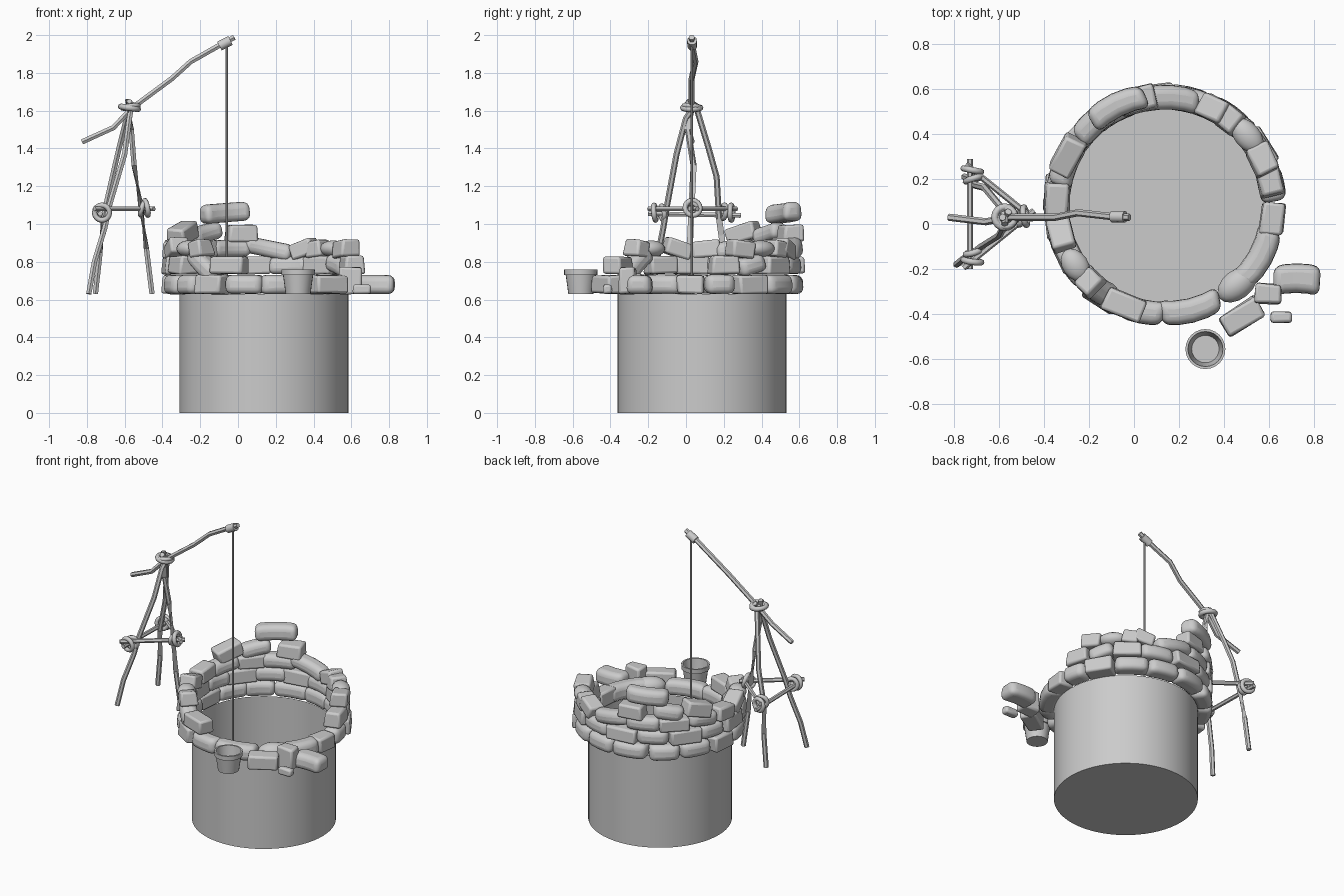
import bpy, bmesh, math, random
from mathutils import Vector, Matrix

if "Cube" in bpy.data.objects:
    bpy.data.objects.remove(bpy.data.objects["Cube"])

random.seed(7)
CX, CY, BASE = 0.137, 0.085, 0.63   # well centre and ground level


def finish(name, bm, smooth=35, bevel=0, segs=2):
    bmesh.ops.recalc_face_normals(bm, faces=bm.faces)
    me = bpy.data.meshes.new(name)
    bm.to_mesh(me)
    bm.free()
    ob = bpy.data.objects.new(name, me)
    bpy.context.collection.objects.link(ob)
    if bevel:
        m = ob.modifiers.new("bevel", 'BEVEL')
        m.width, m.segments, m.limit_method = bevel, segs, 'ANGLE'
        m.angle_limit = math.radians(40)
    bpy.context.view_layer.objects.active = ob
    for o in bpy.context.selected_objects:
        o.select_set(False)
    ob.select_set(True)
    bpy.ops.object.shade_smooth_by_angle(angle=math.radians(smooth))
    return ob


def lathe(name, pts, loc, n, closed_bottom=True):
    """Revolve (radius, z) points; the first ring (and last, if hollow) is capped."""
    bm = bmesh.new()
    rings = [[bm.verts.new((loc[0] + r * math.cos(2 * math.pi * i / n),
                            loc[1] + r * math.sin(2 * math.pi * i / n), loc[2] + z))
              for i in range(n)] for r, z in pts]
    for a, b in zip(rings, rings[1:]):
        for i in range(n):
            bm.faces.new((a[i], a[(i + 1) % n], b[(i + 1) % n], b[i]))
    bm.faces.new(rings[0])
    if closed_bottom:
        bm.faces.new(rings[-1])
    return finish(name, bm)


def stick(name, pts, r, n=6):
    """Crooked stick: polygon section swept along points."""
    bm = bmesh.new()
    pts = [Vector(p) for p in pts]
    rings = []
    for i, p in enumerate(pts):
        d = (pts[min(i + 1, len(pts) - 1)] - pts[max(i - 1, 0)]).normalized()
        q = d.to_track_quat('Z', 'Y') if abs(d.z) < 0.99 else Matrix.Identity(3).to_quaternion()
        if d.z < -0.99:
            d = -d
        u = Vector((0, 1, 0)) if abs(d.y) < 0.8 else Vector((1, 0, 0))
        u = (u - d * u.dot(d)).normalized()
        v = d.cross(u)
        rings.append([bm.verts.new(p + r * (u * math.cos(t) + v * math.sin(t)))
                      for t in (2 * math.pi * k / n for k in range(n))])
    for a, b in zip(rings, rings[1:]):
        for k in range(n):
            bm.faces.new((a[k], a[(k + 1) % n], b[(k + 1) % n], b[k]))
    bm.faces.new(rings[0])
    bm.faces.new(rings[-1])
    return finish(name, bm)


def lashing(name, loc, axis, R=0.04, r=0.014):
    bpy.ops.mesh.primitive_torus_add(location=loc, major_radius=R, minor_radius=r,
                                     major_segments=16, minor_segments=8,
                                     rotation=Vector(axis).to_track_quat('Z', 'Y').to_euler())
    bpy.context.object.name = name
    bpy.ops.object.shade_smooth_by_angle(angle=math.radians(50))


def stone(name, loc, size, yaw, tilt=0, kind='B'):
    """B = block, R = rounded bent stone, E = egg."""
    bm = bmesh.new()
    if kind == 'E':
        bmesh.ops.create_uvsphere(bm, u_segments=16, v_segments=10, radius=0.5)
    else:
        bmesh.ops.create_cube(bm, size=1)
        j = 0.09 if kind == 'B' else 0.06
        for v in bm.verts:
            v.co = Vector([c * (1 + random.uniform(-j, j)) for c in v.co])
            if v.co.z > 0:
                v.co.y *= 0.88
        if kind == 'R':
            es = [e for e in bm.edges if abs(e.verts[0].co.x - e.verts[1].co.x) > 0.5]
            bmesh.ops.subdivide_edges(bm, edges=es, cuts=3, use_grid_fill=True)
    for v in bm.verts:
        v.co = Vector([c * s for c, s in zip(v.co, size)])
        if kind == 'R':
            v.co.y -= v.co.x ** 2 / 0.8
    ob = finish(name, bm, 45, {'B': 0.013, 'R': 0.034, 'E': 0}[kind], 2 if kind == 'B' else 4)
    ob.matrix_world = (Matrix.Translation(loc) @ Matrix.Rotation(math.radians(yaw), 4, 'Z')
                       @ Matrix.Rotation(math.radians(tilt), 4, 'Y'))


def course(name, z, h, rad, rows):
    """Stones around the rim: (angle, length, tilt, kind)."""
    for i, (a, l, t, k) in enumerate(rows):
        c = math.radians(a)
        stone(f"{name}_{i}", (CX + rad * math.cos(c), CY + rad * math.sin(c), z + h / 2),
              (l, 0.115, h), a - 90, t, k)


# well shaft, open at the top
lathe("well_shaft", [(0.447, 0), (0.447, BASE)], (CX, CY, 0), 64, False)

# stone rim, course by course
course("rim_lower", 0.63, 0.1, 0.485, [
    (-76, .28, 0, 'R'), (258, .2, 0, 'R'), (236, .16, 0, 'B'), (217, .15, 0, 'R'),
    (197, .19, 0, 'R'), (174, .18, 0, 'B'), (151, .2, 0, 'R'), (128, .19, 0, 'R'),
    (103, .22, 0, 'R'), (78, .2, 0, 'R'), (54, .21, 0, 'R'), (31, .17, 0, 'B'),
    (11, .16, 0, 'R'), (-7, .14, 0, 'B'), (-29, .28, 0, 'R')])
course("rim_second", 0.735, 0.095, 0.48, [
    (248, .19, 0, 'B'), (229, .22, -38, 'R'), (207, .16, 0, 'B'), (187, .18, 0, 'B'),
    (165, .18, 0, 'R'), (143, .2, 0, 'B'), (120, .2, 0, 'R'), (97, .2, 0, 'B'),
    (73, .21, 0, 'R'), (51, .17, 0, 'B'), (32, .16, 15, 'R'), (14, .15, 0, 'B')])
course("rim_third", 0.825, 0.088, 0.48, [
    (214, .16, 0, 'E'), (226, .09, 15, 'B'), (196, .14, 20, 'B'), (177, .15, -5, 'B'),
    (158, .2, -8, 'R'), (135, .18, 0, 'B'), (113, .22, 0, 'R'), (87, .26, 12, 'R'),
    (40, .18, 0, 'E'), (53, .1, -10, 'B'), (25, .13, -8, 'B'), (63, .13, -20, 'B')])
course("rim_fourth", 0.905, 0.09, 0.485, [
    (153, .18, -15, 'B'), (131, .19, -12, 'R'), (104, .16, 0, 'B')])
course("rim_peak", 1.01, 0.1, 0.495, [(116, .27, -4, 'R')])

# fallen stones in front
stone("fallen_egg", (.46, -.27, .685), (.2, .13, .11), 38, 0, 'E')
stone("fallen_block", (.48, -.415, .68), (.19, .11, .095), 32)
stone("fallen_cube", (.595, -.31, .70), (.12, .095, .14), -4)
stone("fallen_slab", (.725, -.24, .68), (.205, .135, .1), 0, 0, 'R')
stone("fallen_pebble", (.655, -.415, .655), (.095, .055, .05), 0)

# bucket, hollow with a rim band
lathe("bucket", [(.066, 0), (.080, .1), (.088, .1), (.089, .13), (.078, .13),
                 (.074, .10), (.061, .015)], (.318, -.557, BASE), 24)

# tripod legs
stick("tripod_leg_front", [(-.56, .055, 1.64), (-.575, .0, 1.56), (-.60, -.05, 1.37),
                           (-.68, -.10, 1.1), (-.705, -.12, .98), (-.76, -.155, .8),
                           (-.79, -.18, .63)], .016)
stick("tripod_leg_back", [(-.575, .0, 1.65), (-.58, .06, 1.6), (-.63, .12, 1.4),
                          (-.665, .162, 1.25), (-.715, .175, 1.03), (-.73, .2, .85),
                          (-.755, .21, .63)], .016)
stick("tripod_leg_right", [(-.585, .03, 1.66), (-.565, .01, 1.5), (-.55, .04, 1.31),
                           (-.515, .03, 1.1), (-.485, .02, .87), (-.455, .03, .63)], .016)

# crossbars and their lashings
stick("crossbar_left", [(-.73, -.2, 1.055), (-.73, .29, 1.045)], .014)
stick("crossbar_front", [(-.76, -.195, 1.08), (-.445, .06, 1.08)], .014)
stick("crossbar_back", [(-.75, .265, 1.08), (-.445, .02, 1.08)], .014)
lashing("lashing_front", (-.72, -.165, 1.06), (.15, 1, .1))
lashing("lashing_front_inner", (-.715, -.125, 1.06), (-.3, 1, .1), .036)
lashing("lashing_back", (-.72, .24, 1.06), (.2, 1, 0))
lashing("lashing_back_inner", (-.715, .2, 1.065), (-.3, 1, -.1), .036)
lashing("lashing_right", (-.485, .035, 1.085), (1, .15, .2))
lashing("lashing_right_inner", (-.505, .03, 1.08), (1, -.2, -.3), .034)
lashing("apex_lashing", (-.575, .03, 1.615), (.15, 0, 1), .046, .016)
lashing("apex_lashing_upper", (-.57, .03, 1.62), (-.15, .1, 1), .042, .014)

# sweep pole, binding and rope
stick("sweep_pole", [(-.825, .03, 1.435), (-.66, .01, 1.51), (-.56, .03, 1.615),
                     (-.35, .03, 1.77), (-.25, .05, 1.86), (-.1, .033, 1.945),
                     (-.02, .03, 1.988)], .016)
stick("rope_binding", [(-.098, .033, 1.942), (-.04, .032, 1.972)], .026, 12)
stick("rope", [(-.06, .03, 1.95), (-.06, .03, .3)], .006, 8)
